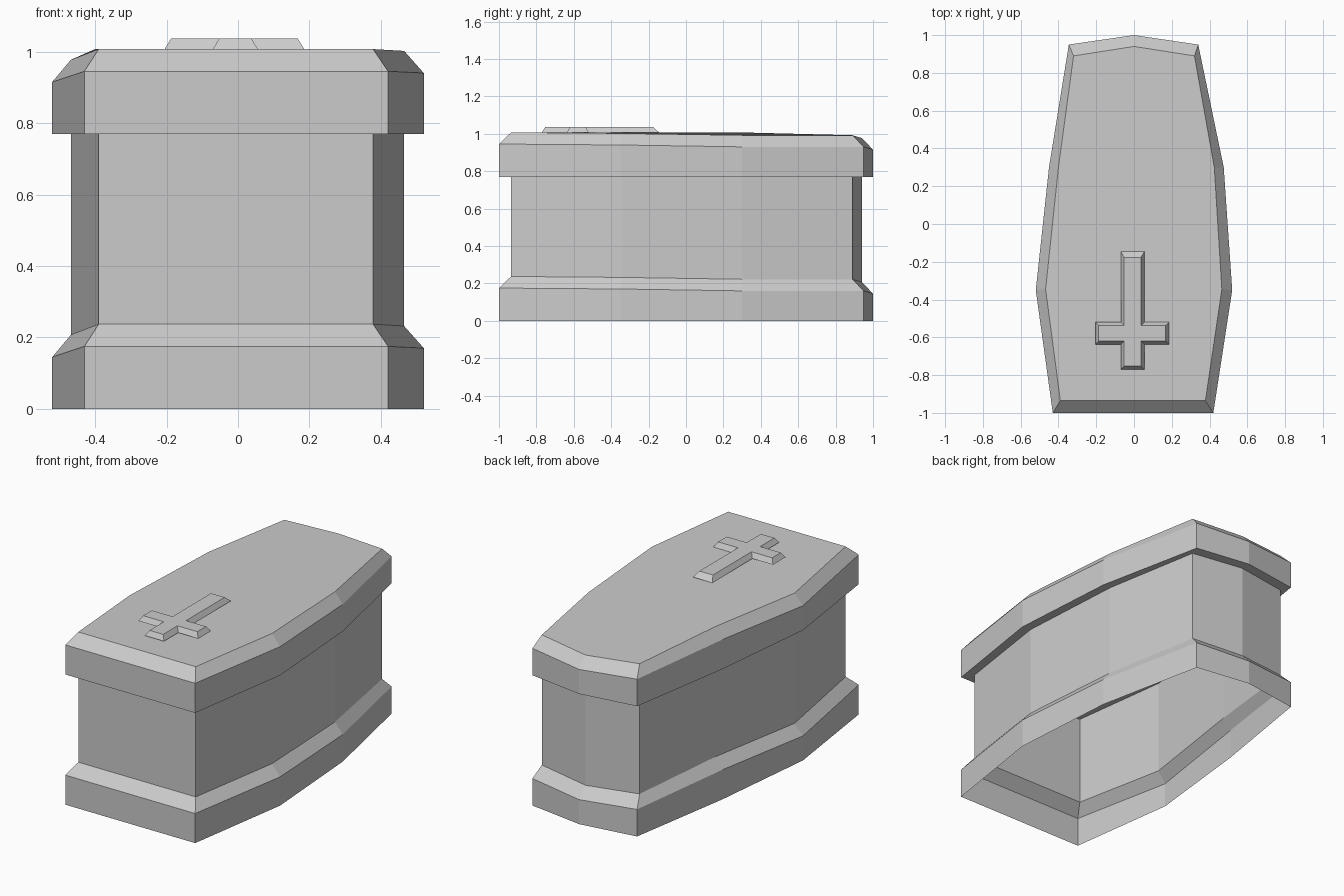
import bpy
import bmesh

cube = bpy.data.objects.get("Cube")
if cube:
    bpy.data.objects.remove(cube, do_unlink=True)

stone = bpy.data.materials.new("grey_stone")
stone.use_nodes = True
stone.diffuse_color = (0.6, 0.6, 0.6, 1)
stone.node_tree.nodes["Principled BSDF"].inputs["Base Color"].default_value = (0.6, 0.6, 0.6, 1)

# Plan outlines, counter-clockwise from the front right corner
OUTER = [(-.43, -1), (.42, -1), (.52, -.35), (.475, .3), (.34, .95),
         (0, 1), (-.345, .95), (-.45, .3), (-.52, -.35)]
INNER = [(-.39, -.935), (.378, -.935), (.465, -.345), (.425, .3), (.32, .89),
         (0, .94), (-.32, .89), (-.4, .3), (-.468, -.345)]
# Slightly uneven height of the moulding's shoulder at each corner
SHOULDER = [.175, .175, .17, .16, .16, .145, .16, .175, .145]
SLOPE = .062
LID = .77


def level(outline, z):
    return [(x, y, z) for x, y in outline]


def shoulder(outline, lift):
    return [(x, y, z + lift) for (x, y), z in zip(outline, SHOULDER)]


def loft(name, rings, cap_bottom=False, cap_top=False):
    """Join successive rings with quads, optionally closing the ends."""
    bm = bmesh.new()
    loops = [[bm.verts.new(p) for p in ring] for ring in rings]
    n = len(loops[0])
    for low, high in zip(loops, loops[1:]):
        for i in range(n):
            j = (i + 1) % n
            bm.faces.new((low[i], low[j], high[j], high[i]))
    if cap_bottom:
        bm.faces.new(loops[0][::-1])
    if cap_top:
        bm.faces.new(loops[-1])
    mesh = bpy.data.meshes.new(name)
    bm.to_mesh(mesh)
    bm.free()
    mesh.materials.append(stone)
    obj = bpy.data.objects.new(name, mesh)
    bpy.context.collection.objects.link(obj)
    return obj


# Hollow base moulding and walls, open underneath
loft("coffin_body", [level(OUTER, 0), shoulder(OUTER, 0),
                     shoulder(INNER, SLOPE), level(INNER, LID)])

# Overhanging lid with bevelled rim
loft("lid", [level(OUTER, LID), shoulder(OUTER, LID),
             shoulder(INNER, LID + SLOPE)], True, True)


def cross(inset, z):
    """Cross outline shrunk by the inset."""
    left, right = -.205 + inset, .185 - inset
    bar_l, bar_r = -.07 + inset, .055 - inset
    foot, head = -.77 + inset, -.145 - inset * 1.8
    arm_f, arm_b = -.637 + inset, -.52 - inset
    return [(x, y, z) for x, y in (
        (bar_l, foot), (bar_r, foot), (bar_r, arm_f), (right, arm_f),
        (right, arm_b), (bar_r, arm_b), (bar_r, head), (bar_l, head),
        (bar_l, arm_b), (left, arm_b), (left, arm_f), (bar_l, arm_f))]


# Raised cross on the lid
loft("lid_cross", [cross(0, 1.008), cross(.018, 1.037)], True, True)
